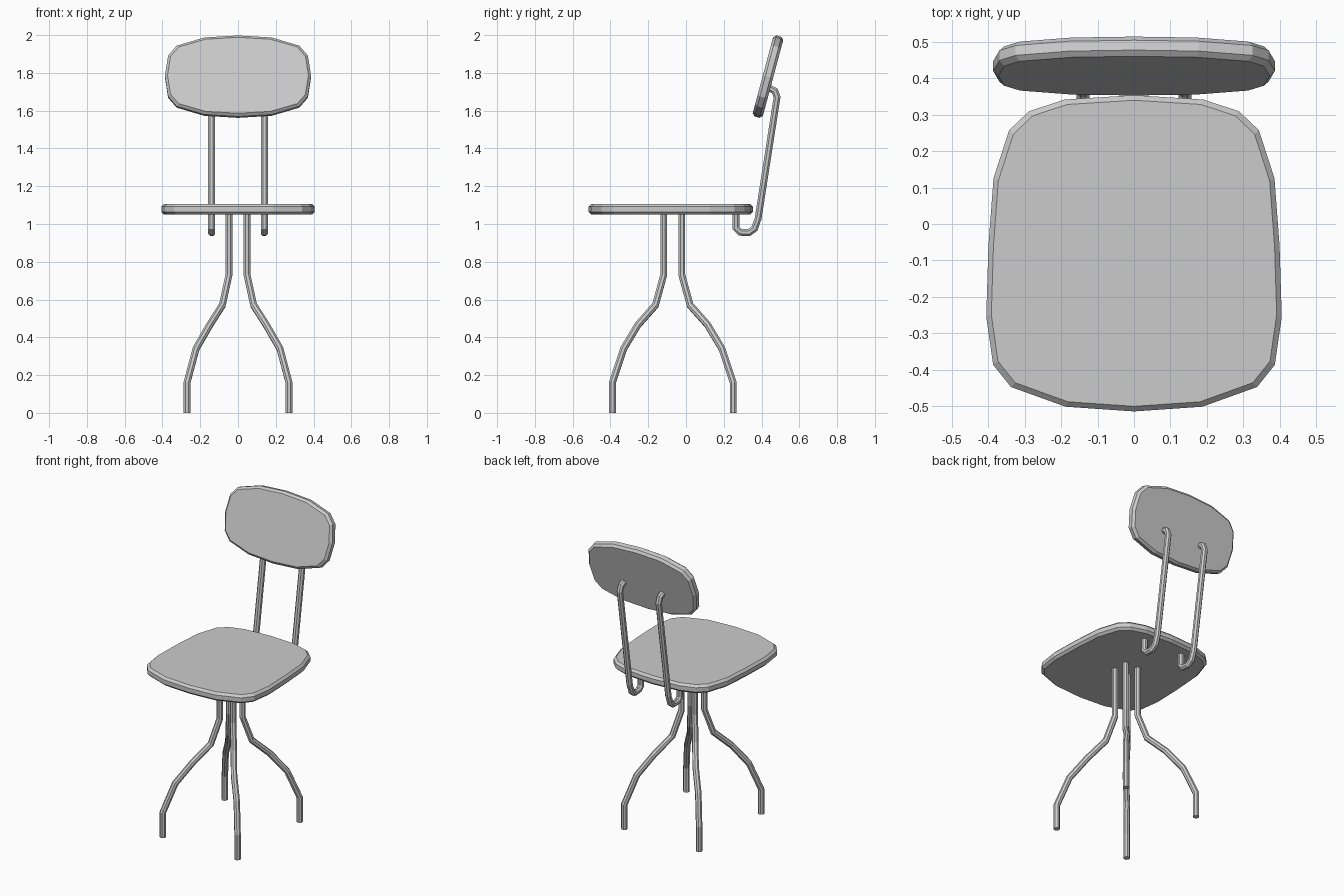
import bpy, bmesh, math
from mathutils import Vector, Matrix

if "Cube" in bpy.data.objects:
    bpy.data.objects.remove(bpy.data.objects["Cube"])


def finish(bm, name):
    bmesh.ops.recalc_face_normals(bm, faces=bm.faces[:])
    mesh = bpy.data.meshes.new(name)
    bm.to_mesh(mesh)
    bm.free()
    obj = bpy.data.objects.new(name, mesh)
    bpy.context.collection.objects.link(obj)
    return obj


def skin(bm, rings):
    """Bridge successive rings of points and cap both ends."""
    rows = [[bm.verts.new(p) for p in ring] for ring in rings]
    n = len(rows[0])
    for a, b in zip(rows, rows[1:]):
        for i in range(n):
            j = (i + 1) % n
            bm.faces.new((a[i], a[j], b[j], b[i]))
    bm.faces.new(rows[0])
    bm.faces.new(rows[-1])


def slab(name, half, thick, matrix, inset=0.014, chamfer=0.014):
    """Chamfered panel from a right-hand half outline, mirrored in x."""
    outline = half + [(-x, y) for x, y in reversed(half) if x > 0]
    ys = [p[1] for p in half]
    cy, hy = (max(ys) + min(ys)) / 2, (max(ys) - min(ys)) / 2
    hx = max(p[0] for p in half)
    t = thick / 2
    rings = []
    for d, z in ((inset, -t), (0, -t + chamfer), (0, t - chamfer), (inset, t)):
        rings.append([matrix @ Vector((x * (1 - d / hx), cy + (y - cy) * (1 - d / hy), z))
                      for x, y in outline])
    bm = bmesh.new()
    skin(bm, rings)
    return finish(bm, name)


def tube(name, path, radius=0.0195, sides=8):
    """Round bar swept along a path with mitred joints."""
    pts = [Vector(p) for p in path]
    dirs = [(b - a).normalized() for a, b in zip(pts, pts[1:])]
    u = dirs[0].orthogonal().normalized()
    v = dirs[0].cross(u)
    angles = [2 * math.pi * (i + 0.5) / sides for i in range(sides)]
    ring = [pts[0] + radius * (math.cos(a) * u + math.sin(a) * v) for a in angles]
    rings = [ring]
    for i, d in enumerate(dirs):
        nxt = dirs[min(i + 1, len(dirs) - 1)]
        normal = (d + nxt).normalized()
        ring = [p + d * ((pts[i + 1] - p).dot(normal) / d.dot(normal)) for p in ring]
        rings.append(ring)
    bm = bmesh.new()
    skin(bm, rings)
    return finish(bm, name)


# Seat
seat_half = [(0, -0.515), (0.188, -0.502), (0.338, -0.448), (0.387, -0.387),
             (0.406, -0.255), (0.400, -0.06), (0.386, 0.126), (0.343, 0.258),
             (0.288, 0.31), (0.19, 0.342), (0, 0.354)]
slab("seat", seat_half, 0.056, Matrix.Translation((0, 0, 1.078)))

# Backrest, leaning backwards
back_half = [(0, -0.222), (0.178, -0.211), (0.325, -0.166), (0.37, -0.112), (0.387, 0),
             (0.37, 0.112), (0.325, 0.166), (0.178, 0.211), (0, 0.222)]
lean = Matrix.Translation((0, 0.434, 1.78)) @ Matrix.Rotation(math.radians(75), 4, 'X')
slab("backrest", back_half, 0.056, lean)

# Four splayed legs: offsets in x and y from the seat post centre, and height
leg_path = [(0.048, 0.048, 1.06), (0.048, 0.048, 0.73), (0.083, 0.092, 0.57),
            (0.15, 0.185, 0.465), (0.222, 0.26, 0.34), (0.27, 0.32, 0.16), (0.27, 0.32, 0)]
for sy, row in ((-1, "front"), (1, "back")):
    for sx, side in ((-1, "left"), (1, "right")):
        tube(f"{row}_leg_{side}", [(sx * x, -0.07 + sy * y, z) for x, y, z in leg_path])

# Hooked bars joining seat and backrest
bar_path = [(0.265, 1.06), (0.265, 0.978), (0.288, 0.956), (0.333, 0.954), (0.363, 0.976),
            (0.382, 1.03), (0.482, 1.672), (0.470, 1.705), (0.43, 1.725)]
for sx, side in ((-1, "left"), (1, "right")):
    tube(f"back_support_{side}", [(sx * 0.14, y, z) for y, z in bar_path])
